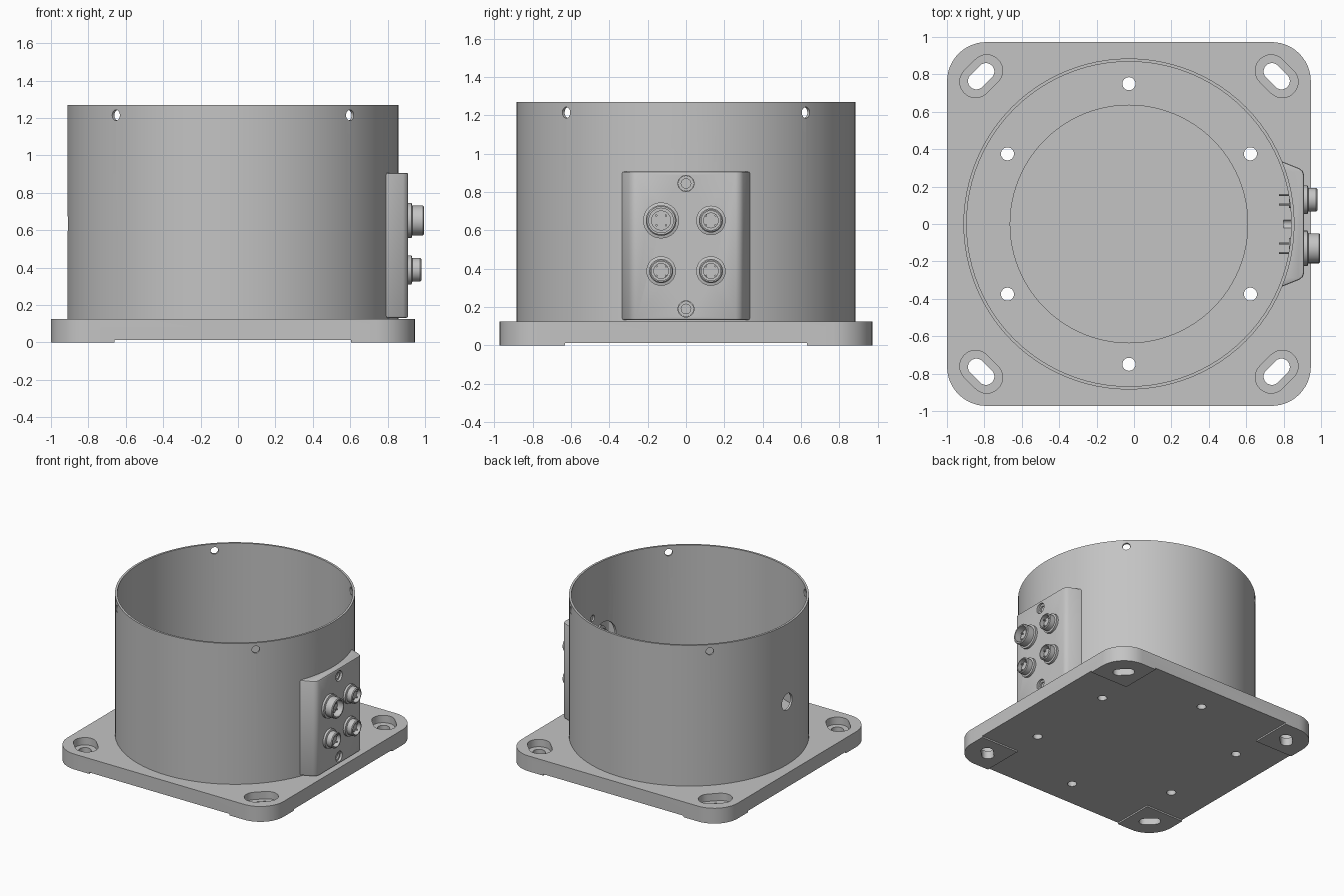
import bpy, bmesh, math
from mathutils import Matrix, Vector

if "Cube" in bpy.data.objects:
    bpy.data.objects.remove(bpy.data.objects["Cube"], do_unlink=True)

grey = bpy.data.materials.new("machined grey")
grey.use_nodes = True
COLOR = (0.55, 0.55, 0.55, 1)
grey.diffuse_color = COLOR
grey.node_tree.nodes["Principled BSDF"].inputs["Base Color"].default_value = COLOR

CX = -0.027          # cylinder axis
PLATE_TOP = 0.125
TOP = 1.27


def finish(name, bm):
    bmesh.ops.recalc_face_normals(bm, faces=bm.faces)
    mesh = bpy.data.meshes.new(name)
    bm.to_mesh(mesh)
    bm.free()
    mesh.materials.append(grey)
    obj = bpy.data.objects.new(name, mesh)
    bpy.context.collection.objects.link(obj)
    return obj


def prism(name, outline, z0, z1):
    bm = bmesh.new()
    face = bm.faces.new([bm.verts.new((x, y, z0)) for x, y in outline])
    up = bmesh.ops.extrude_face_region(bm, geom=[face])["geom"]
    bmesh.ops.translate(bm, vec=(0, 0, z1 - z0),
                        verts=[g for g in up if isinstance(g, bmesh.types.BMVert)])
    return finish(name, bm)


def box(name, x0, x1, y0, y1, z0, z1):
    return prism(name, [(x0, y0), (x1, y0), (x1, y1), (x0, y1)], z0, z1)


def rod(name, start, end, radius, segments=24):
    a, b = Vector(start), Vector(end)
    turn = (b - a).to_track_quat("Z", "Y").to_matrix().to_4x4()
    bm = bmesh.new()
    bmesh.ops.create_cone(bm, cap_ends=True, segments=segments, radius1=radius,
                          radius2=radius, depth=(b - a).length,
                          matrix=Matrix.Translation((a + b) / 2) @ turn)
    return finish(name, bm)


def lathe(name, profile, centre, axis="Z", steps=32):
    """Spin (radius, height) points round an axis through centre."""
    bm = bmesh.new()
    verts = [bm.verts.new((r, 0, h)) for r, h in profile]
    edges = [bm.edges.new(pair) for pair in zip(verts, verts[1:])]
    bmesh.ops.spin(bm, geom=verts + edges, cent=(0, 0, 0), axis=(0, 0, 1),
                   angle=math.tau, steps=steps, use_duplicate=False)
    bmesh.ops.remove_doubles(bm, verts=bm.verts, dist=1e-5)
    if axis == "X":
        bm.transform(Matrix.Rotation(math.pi / 2, 4, "Y"))
    bm.transform(Matrix.Translation(centre))
    return finish(name, bm)


def apply(obj, modifier):
    with bpy.context.temp_override(object=obj, active_object=obj):
        bpy.ops.object.modifier_apply(modifier=modifier.name)


def cut(obj, *cutters):
    for cutter in cutters:
        mod = obj.modifiers.new("cut", "BOOLEAN")
        mod.operation, mod.solver, mod.object = "DIFFERENCE", "EXACT", cutter
        apply(obj, mod)
        bpy.data.objects.remove(cutter, do_unlink=True)


def arc(cx, cy, r, start, sweep, n):
    return [(cx + r * math.cos(start + sweep * i / n),
             cy + r * math.sin(start + sweep * i / n)) for i in range(n + 1)]


def slot(cx, cy, r, half, angle, z0, z1):
    dx, dy = half * math.cos(angle), half * math.sin(angle)
    outline = (arc(cx + dx, cy + dy, r, angle - math.pi / 2, math.pi, 12)
               + arc(cx - dx, cy - dy, r, angle + math.pi / 2, math.pi, 12))
    return prism("slot_cutter", outline, z0, z1)


# Base plate with rounded corners and four corner pads below
half, radius = 0.9725, 0.21
outline = []
for i, (sx, sy) in enumerate([(1, 1), (-1, 1), (-1, -1), (1, -1)]):
    outline += arc(CX + sx * (half - radius), sy * (half - radius), radius,
                   i * math.pi / 2, math.pi / 2, 12)
plate = prism("base_plate", outline, 0, PLATE_TOP)
inner = 0.632
cut(plate, box("relief", CX - inner, CX + inner, -2, 2, -1, 0.012),
    box("relief", -2, 2, -inner, inner, -1, 0.012))

# Counterbored slots across each corner
for sx in (-1, 1):
    for sy in (-1, 1):
        x, y, angle = CX + sx * 0.79, sy * 0.79, -sx * sy * math.pi / 4
        cut(plate, slot(x, y, 0.085, 0.042, angle, 0.065, 1),
            slot(x, y, 0.045, 0.036, angle, -1, 1))

# Drum: thin wall with an inward bolting flange
R, WALL, FLANGE = 0.885, 0.868, 0.18
drum = lathe("drum", [(0.635, PLATE_TOP), (R, PLATE_TOP), (R, TOP), (WALL, TOP),
                      (WALL, FLANGE), (0.635, FLANGE), (0.635, PLATE_TOP)],
             (CX, 0, 0), steps=96)

# Six bolt holes through flange and plate
for i in range(6):
    a = math.radians(30 + 60 * i)
    x, y = CX + 0.75 * math.cos(a), 0.75 * math.sin(a)
    for part in (drum, plate):
        cut(part, rod("bolt_hole", (x, y, -0.5), (x, y, 0.5), 0.035))

# Rim holes and rear cable hole
for i in range(4):
    a = math.radians(45 + 90 * i)
    c, s = math.cos(a), math.sin(a)
    cut(drum, rod("rim_hole", (CX + 0.7 * c, 0.7 * s, 1.215), (CX + c, s, 1.215), 0.029))
cut(drum, rod("cable_hole", (-1.2, 0, 0.635), (-0.6, 0, 0.635), 0.066, 32))

# Connector cover: hollow shell fitted against the drum
right_side = [(0.70, -0.36), (0.795, -0.333), (0.883, -0.298), (0.902, -0.283), (0.91, -0.26)]
shape = right_side + [(x, -y) for x, y in reversed(right_side)]
cover = prism("connector_cover", shape, 0.132, 0.907)
bevel = cover.modifiers.new("soft edges", "BEVEL")
bevel.width, bevel.segments, bevel.limit_method = 0.01, 2, "ANGLE"
bevel.angle_limit = math.radians(60)
apply(cover, bevel)
cut(cover, rod("drum_cutter", (CX, 0, -1), (CX, 0, 2), R - 0.001, 96),
    prism("hollow", [(x - 0.02, y * 0.95) for x, y in shape], 0.152, 0.887))

# Cover screws in counterbored holes
for z in (0.19, 0.845):
    cut(cover, rod("screw_hole", (0.85, 0, z), (1, 0, z), 0.042))
    cut(drum, rod("screw_hole", (0.8, 0, z), (1, 0, z), 0.025))
    lathe("cover_screw", [(0, 0.85), (0.02, 0.85), (0.02, 0.875), (0.041, 0.875),
                          (0.041, 0.892), (0.025, 0.892), (0.025, 0.88), (0, 0.88)],
          (0, 0, z), "X", 24)

# Round connectors with pins front and back
for y, z, r, tip in [(-0.13, 0.652, 0.08, 0.995), (0.13, 0.652, 0.063, 0.98),
                     (-0.13, 0.388, 0.063, 0.98), (0.13, 0.388, 0.063, 0.98)]:
    cut(drum, rod("wall_hole", (0.7, y, z), (1, y, z), 0.118, 32))
    cut(cover, rod("panel_hole", (0.86, y, z), (1, y, z), r - 0.005, 32))
    lathe("connector", [(0, 0.83), (r * 0.7, 0.83), (r * 0.7, 0.86), (r - 0.005, 0.86),
                        (r - 0.005, 0.91), (r + 0.014, 0.91), (r + 0.014, 0.928),
                        (r, 0.932), (r, tip - 0.006), (r - 0.006, tip),
                        (r * 0.8, tip), (r * 0.8, 0.935), (r * 0.65, 0.935),
                        (r * 0.65, 0.95), (0, 0.95)], (0, y, z), "X")
    for dy in (-0.025, 0.025):
        for dz in (-0.025, 0.025):
            rod("connector_pin", (0.775, y + dy, z + dz), (0.965, y + dy, z + dz), 0.006, 10)

# Smooth round surfaces, keep edges crisp
bpy.ops.object.select_all(action="DESELECT")
for obj in bpy.context.collection.objects:
    if obj.type == "MESH" and grey.name in obj.data.materials:
        obj.select_set(True)
        bpy.context.view_layer.objects.active = obj
bpy.ops.object.shade_smooth_by_angle(angle=math.radians(30))
